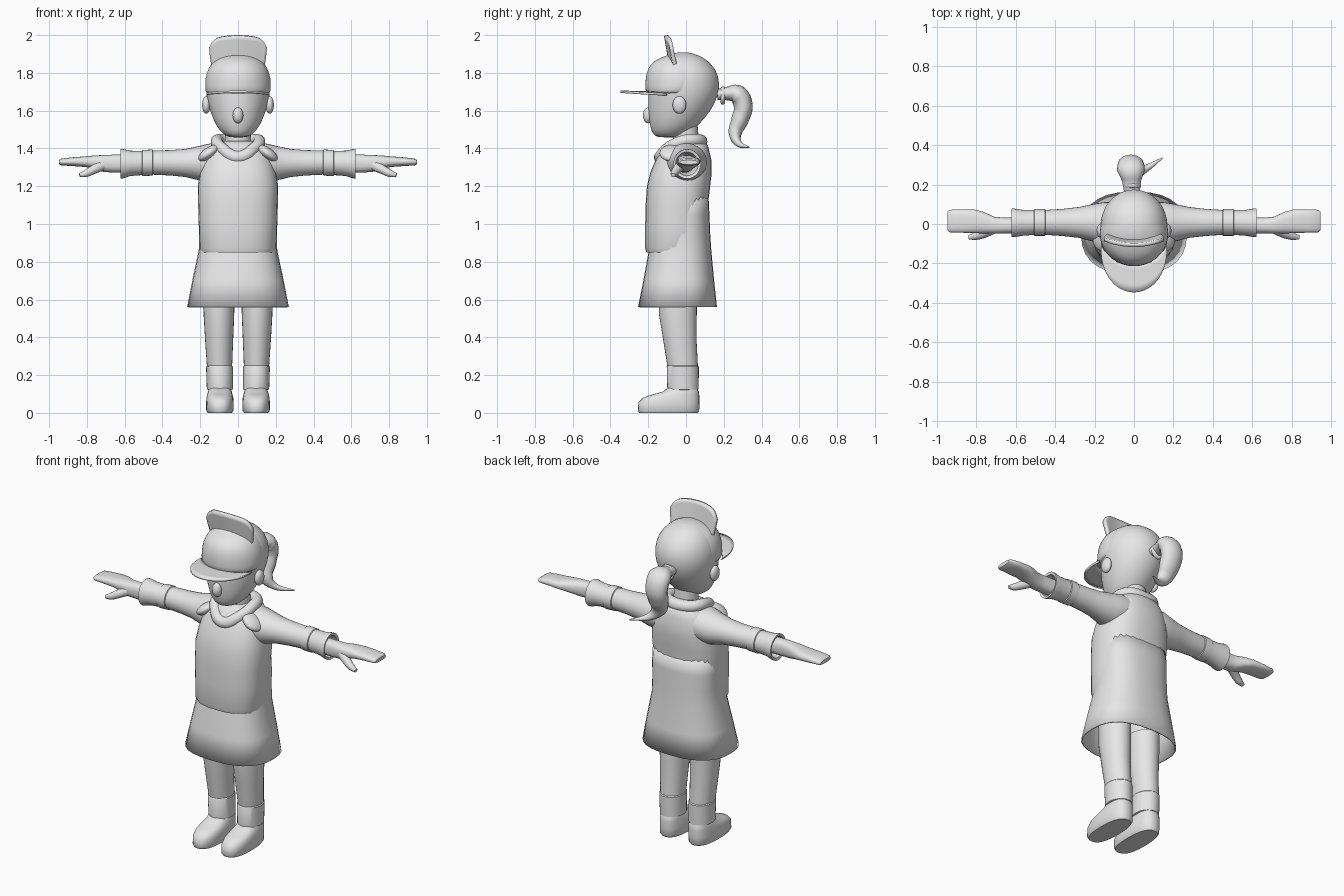
import bpy
import bmesh
from math import sin, cos, pi, radians
from mathutils import Matrix, Vector

cube = bpy.data.objects.get("Cube")
if cube:
    bpy.data.objects.remove(cube, do_unlink=True)

GREY = (0.8, 0.8, 0.8, 1.0)
clay = bpy.data.materials.new("plain grey")
clay.use_nodes = True
clay.diffuse_color = GREY
clay.node_tree.nodes["Principled BSDF"].inputs["Base Color"].default_value = GREY


def finish(ob, mirror=False, solid=0, smooth=0, angle=45):
    """Give the object its material, shading and modifiers."""
    bpy.ops.object.select_all(action="DESELECT")
    ob.select_set(True)
    bpy.context.view_layer.objects.active = ob
    ob.data.materials.clear()
    ob.data.materials.append(clay)
    bpy.ops.object.shade_smooth_by_angle(angle=radians(angle))
    if solid:
        ob.modifiers.new("thickness", "SOLIDIFY").thickness = solid
        ob.modifiers["thickness"].offset = 0
    if smooth:
        ob.modifiers.new("rounding", "SUBSURF").levels = smooth
        ob.modifiers["rounding"].render_levels = smooth
    if mirror:
        ob.modifiers.new("other side", "MIRROR")
    return ob


def from_bmesh(name, bm, **options):
    bmesh.ops.recalc_face_normals(bm, faces=bm.faces[:])
    mesh = bpy.data.meshes.new(name)
    bm.to_mesh(mesh)
    bm.free()
    ob = bpy.data.objects.new(name, mesh)
    bpy.context.collection.objects.link(ob)
    return finish(ob, **options)


def loft(name, sections, axis="z", n=28, power=2.0, caps=True, **options):
    """Join rounded sections (position, centre a, centre b, radius a, radius b)."""
    bm = bmesh.new()
    rings = []
    for t, a, b, ra, rb in sections:
        ring = []
        for i in range(n):
            c, s = cos(2 * pi * i / n), sin(2 * pi * i / n)
            u = a + ra * abs(c) ** (2 / power) * (1 if c > 0 else -1)
            v = b + rb * abs(s) ** (2 / power) * (1 if s > 0 else -1)
            ring.append(bm.verts.new((u, v, t) if axis == "z" else (t, u, v)))
        rings.append(ring)
    for low, high in zip(rings, rings[1:]):
        for i in range(n):
            j = (i + 1) % n
            bm.faces.new((low[i], low[j], high[j], high[i]))
    if caps:
        bm.faces.new(rings[0])
        bm.faces.new(rings[-1])
    return from_bmesh(name, bm, **options)


def span(z, w, front, back, cx=0):
    return z, cx, (front + back) / 2, w, (back - front) / 2


def tube(name, points, cyclic=False, stretch=1.0, **options):
    """Smooth tapered tube through (x, y, z, radius) points."""
    curve = bpy.data.curves.new(name, "CURVE")
    curve.dimensions = "3D"
    curve.bevel_depth = 1.0
    curve.bevel_resolution = 4
    curve.resolution_u = 6
    curve.use_fill_caps = True
    spline = curve.splines.new("BEZIER")
    spline.bezier_points.add(len(points) - 1)
    spline.use_cyclic_u = cyclic
    for bp, (x, y, z, r) in zip(spline.bezier_points, points):
        bp.co = (x / stretch, y, z)
        bp.radius = r
        bp.handle_left_type = bp.handle_right_type = "AUTO"
    ob = bpy.data.objects.new(name, curve)
    bpy.context.collection.objects.link(ob)
    ob.scale.x = stretch
    bpy.ops.object.select_all(action="DESELECT")
    ob.select_set(True)
    bpy.context.view_layer.objects.active = ob
    bpy.ops.object.convert(target="MESH")
    return finish(bpy.context.view_layer.objects.active, **options)


def ball(name, centre, size, turn=0, **options):
    bm = bmesh.new()
    place = Matrix.Translation(centre) @ Matrix.Rotation(turn, 4, "Y")
    place = place @ Matrix.Diagonal(Vector((*size, 1)))
    bmesh.ops.create_uvsphere(bm, u_segments=20, v_segments=12, radius=1, matrix=place)
    return from_bmesh(name, bm, **options)


def panel(name, surface, nu, nv, thickness):
    bm = bmesh.new()
    grid = [[bm.verts.new(surface(i / nu, j / nv)) for i in range(nu + 1)] for j in range(nv + 1)]
    for r0, r1 in zip(grid, grid[1:]):
        for i in range(nu):
            bm.faces.new((r0[i], r0[i + 1], r1[i + 1], r1[i]))
    return from_bmesh(name, bm, solid=thickness)


# Shoes, trousers
loft("shoe", [span(z, w, f, b, 0.096) for z, w, f, b in (
    (0, .064, -.248, .062), (.012, .072, -.255, .07), (.055, .073, -.252, .071),
    (.08, .071, -.228, .071), (.097, .067, -.18, .07), (.112, .063, -.125, .068),
    (.135, .056, -.092, .058))], power=2.5, mirror=True)
loft("trouser_leg", [
    (.12, .096, -.016, .055, .07), (.125, .096, -.016, .069, .083), (.245, .098, -.017, .071, .085),
    (.25, .098, -.018, .067, .081), (.4, .1, -.034, .075, .089), (.52, .101, -.043, .081, .1),
    (.64, .101, -.043, .083, .1)], mirror=True, angle=35)

# Coat with flared open skirt, jumper over it
loft("coat_skirt", [span(*s) for s in (
    (.56, .265, -.25, .16), (.7, .238, -.222, .145), (.86, .204, -.193, .13),
    (.95, .2, -.17, .124), (1.05, .2, -.15, .12), (1.15, .195, -.14, .115))],
    power=2.5, caps=False, solid=.008)
loft("jumper", [span(*s) for s in (
    (.845, .16, -.18, .08), (.85, .196, -.21, .098), (.87, .205, -.216, .105),
    (1.0, .208, -.216, .11), (1.1, .211, -.214, .116), (1.2, .213, -.207, .128),
    (1.27, .202, -.19, .136), (1.33, .188, -.165, .136), (1.38, .168, -.14, .125),
    (1.42, .135, -.11, .115), (1.44, .09, -.08, .09))], power=2.5)

# Sleeves with a raised band and a hollow cuff
loft("sleeve", [
    (.1, .0, 1.33, .11, .1), (.15, .003, 1.328, .108, .098), (.2, .006, 1.322, .097, .092),
    (.28, .008, 1.323, .078, .074), (.36, .008, 1.324, .069, .067), (.45, .008, 1.325, .063, .064),
    (.453, .008, 1.325, .068, .069), (.505, .008, 1.323, .068, .069), (.508, .008, 1.323, .063, .064),
    (.57, .006, 1.321, .066, .067), (.61, .006, 1.319, .073, .078), (.622, .006, 1.318, .073, .078),
    (.618, .005, 1.318, .06, .063), (.55, .0, 1.32, .045, .048)], axis="x", mirror=True)

# Hands
loft("hand", [
    (.54, -.006, 1.32, .04, .047), (.66, -.008, 1.32, .04, .047), (.71, -.006, 1.32, .043, .045),
    (.76, .006, 1.327, .054, .036), (.81, .014, 1.33, .06, .028), (.88, .015, 1.33, .059, .023),
    (.935, .015, 1.328, .057, .018), (.947, .015, 1.327, .048, .011)],
    axis="x", power=2.5, mirror=True)
tube("thumb", [(.72, -.025, 1.31, .028), (.765, -.048, 1.288, .024),
               (.805, -.062, 1.268, .02), (.838, -.068, 1.258, .011)], mirror=True)

# Collar, neck and shoulder flaps
loft("neck", [span(1.34, .075, -.07, .075), span(1.42, .07, -.07, .07), span(1.54, .068, -.07, .06)])
tube("collar", [(0, .078, 1.438, .036), (.085, .055, 1.442, .034), (.112, -.015, 1.438, .032),
                (.085, -.095, 1.4, .032), (0, -.135, 1.352, .035), (-.085, -.095, 1.4, .032),
                (-.112, -.015, 1.438, .032), (-.085, .055, 1.442, .034)], cyclic=True)
ball("shoulder_flap", (.155, -.075, 1.375), (.065, .065, .03), turn=radians(35), mirror=True)

# Head
loft("head", [span(*s) for s in (
    (1.457, .045, -.15, -.03), (1.475, .08, -.178, .01), (1.52, .118, -.192, .065),
    (1.6, .15, -.203, .135), (1.68, .17, -.2, .172), (1.75, .174, -.2, .181),
    (1.82, .158, -.18, .16), (1.87, .12, -.13, .112), (1.897, .073, -.08, .06),
    (1.907, .03, -.035, .02))], smooth=1)
ball("nose", (0, -.2, 1.575), (.028, .028, .042))
ball("ear", (.168, -.035, 1.63), (.022, .036, .046), mirror=True)

# Cap with a flat brim and an upturned crest
loft("cap", [span(*s) for s in (
    (1.685, .168, -.208, .08), (1.7, .173, -.215, .1), (1.75, .177, -.217, .13),
    (1.8, .168, -.211, .12), (1.845, .146, -.192, .1), (1.875, .115, -.15, .085),
    (1.9, .066, -.085, .05), (1.909, .025, -.04, .015))], smooth=1)


def brim(u, v):
    c, s = cos(pi * u), sin(pi * u)
    inner = Vector((.163 * c, -.1 - .09 * s, 1.686 + .012 * s))
    outer = Vector((.166 * c, -.125 - .222 * s ** .9, 1.686 + .014 * s))
    return inner.lerp(outer, v)


def crest(u, v):
    u = 2 * u - 1
    low = 1.872 - .045 * u * u
    high = 1.998 - .02 * u * u - .045 * u ** 8
    return (u * (.136 + .024 * v * (1 - .3 * v)), -.085 + .03 * u * u - .022 * v,
            low + (high - low) * v)


panel("cap_brim", brim, 28, 4, .012)
panel("cap_crest", crest, 24, 6, .02)

# Ponytail and hair tie
tube("hair_tie", [(-.01 + .034 * cos(a), .195, 1.68 + .036 * sin(a), .012)
                  for a in (i * pi / 4 for i in range(8))], cyclic=True)
tube("ponytail", [(-.01, .165, 1.685, .03), (-.012, .215, 1.69, .035), (-.015, .272, 1.685, .052),
                  (-.016, .303, 1.625, .05), (-.014, .285, 1.55, .046), (0, .26, 1.48, .035),
                  (.045, .275, 1.43, .02), (.145, .335, 1.405, .003)], stretch=1.35)
